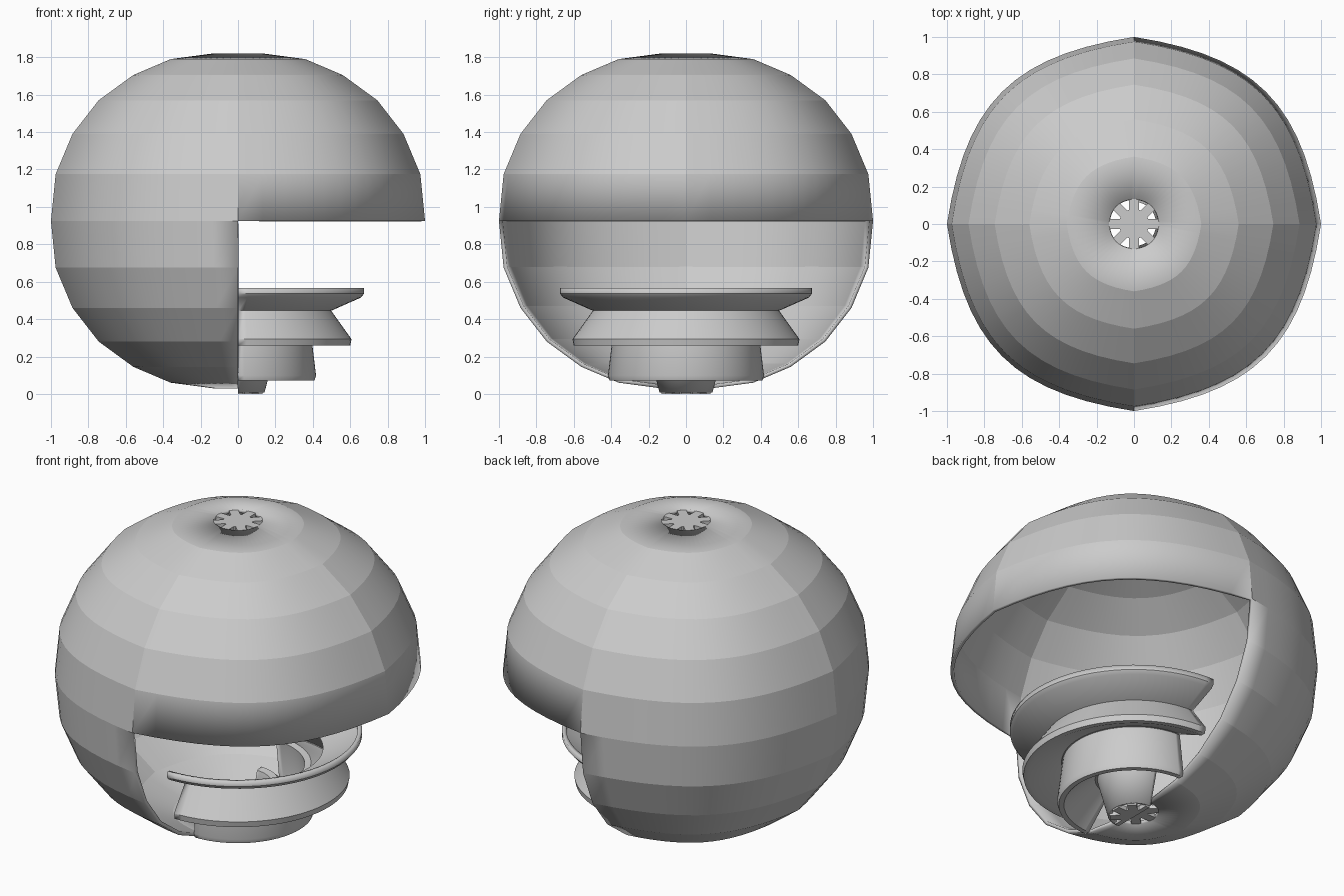
import bpy, bmesh, math
from mathutils import Vector

cube = bpy.data.objects.get("Cube")
if cube:
    bpy.data.objects.remove(cube, do_unlink=True)

grey = bpy.data.materials.new("plain_grey")
grey.use_nodes = True
grey.diffuse_color = (0.6, 0.6, 0.6, 1)
grey.node_tree.nodes["Principled BSDF"].inputs["Base Color"].default_value = (0.6, 0.6, 0.6, 1)


def quarter(steps):
    """Unit quarter turn with a slight point on each axis."""
    p = [Vector(c) for c in ((1, 0), (0.9, 0.65), (0.65, 0.9), (0, 1))]
    for i in range(steps):
        t = i / steps
        u = 1 - t
        yield u**3 * p[0] + 3*u*u*t * p[1] + 3*u*t*t * p[2] + t**3 * p[3]


def outline(steps=14):
    """Full turn starting at -y, counter-clockwise through +x."""
    pts = []
    for k in range(4):
        a = math.radians(90 * k - 90)
        for q in quarter(steps):
            pts.append(Vector((q.x * math.cos(a) - q.y * math.sin(a),
                               q.x * math.sin(a) + q.y * math.cos(a))))
    return pts


def finish(name, bm, smooth=None):
    mesh = bpy.data.meshes.new(name)
    bm.to_mesh(mesh)
    bm.free()
    mesh.materials.append(grey)
    obj = bpy.data.objects.new(name, mesh)
    bpy.context.collection.objects.link(obj)
    if smooth:
        bpy.ops.object.select_all(action='DESELECT')
        obj.select_set(True)
        bpy.context.view_layer.objects.active = obj
        bpy.ops.object.shade_smooth_by_angle(angle=math.radians(smooth))
    return obj


def sweep(name, profile, ring, skip=None, thick=0.02, offset=-1, smooth=9):
    """Turn a (radius, height) profile around z, leaving out skipped faces."""
    bm = bmesh.new()
    closed = skip is not None
    rows = [[bm.verts.new((d.x * r, d.y * r, z)) for d in ring] for r, z in profile]
    n = len(ring)
    for lo, hi in zip(rows, rows[1:]):
        for i in range(n if closed else n - 1):
            j = (i + 1) % n
            quad = [lo[i], lo[j], hi[j], hi[i]]
            mid = sum((v.co for v in quad), Vector()) / 4
            if not (closed and skip(mid)):
                bm.faces.new(quad)
    loose = [v for v in bm.verts if not v.link_faces]
    bmesh.ops.delete(bm, geom=loose, context='VERTS')
    obj = finish(name, bm, smooth)
    wall = obj.modifiers.new("wall", 'SOLIDIFY')
    wall.thickness = thick
    wall.offset = offset
    wall.use_even_offset = True
    wall.thickness_clamp = 0
    return obj


def grate(name, z, height, start, count, radius=0.14):
    """Central plate with radial bars, covering count eighths of a turn."""
    bm = bmesh.new()
    n = count * 4
    rim = [(0.08 * math.cos(start + math.tau * i / 32),
            0.08 * math.sin(start + math.tau * i / 32)) for i in range(n + (count < 8))]
    low = [bm.verts.new((x, y, z)) for x, y in rim]
    plate = bm.faces.new(low)
    made = bmesh.ops.extrude_face_region(bm, geom=[plate])
    bmesh.ops.translate(bm, vec=(0, 0, height),
                        verts=[g for g in made["geom"] if isinstance(g, bmesh.types.BMVert)])
    for k in range(count + (count < 8)):
        a = start + math.tau * k / 8
        c, s = math.cos(a), math.sin(a)
        # End bars of a half grate stay on their own side
        w0 = 0 if count < 8 and k == 0 else -0.026
        w1 = 0 if count < 8 and k == count else 0.026
        bar = bmesh.ops.create_cube(bm, size=1)["verts"]
        for v in bar:
            x = 0.07 if v.co.x < 0 else radius
            y = w0 if v.co.y < 0 else w1
            v.co = (x * c - y * s, x * s + y * c, z + height * (v.co.z + 0.5))
    bmesh.ops.recalc_face_normals(bm, faces=bm.faces)
    return finish(name, bm)


# Outer globe: faceted bands, front-to-back quarter opened below the equator on +x
EQUATOR = 0.925
upper = [(1, 0), (0.975, 0.25), (0.885, 0.465), (0.745, 0.645),
         (0.56, 0.78), (0.36, 0.865), (0.135, 0.895)]
globe_profile = [(r, EQUATOR - h) for r, h in upper[:0:-1]] + [(r, EQUATOR + h) for r, h in upper]
sweep("globe_shell", globe_profile, outline(),
      skip=lambda m: m.x > 0 and m.z < EQUATOR)

# Folded bellows funnel: half a turn on +x
half_turn = [Vector((math.sin(math.pi * i / 40), -math.cos(math.pi * i / 40))) for i in range(41)]
half_turn = [Vector((d.x, d.y)) for d in half_turn]
bellows_profile = [(0.13, 0.01), (0.19, 0.24), (0.215, 0.245),
                   (0.385, 0.085), (0.40, 0.085), (0.405, 0.10),
                   (0.375, 0.35), (0.395, 0.355),
                   (0.575, 0.27), (0.59, 0.27), (0.594, 0.29),
                   (0.48, 0.45), (0.65, 0.525), (0.662, 0.54), (0.662, 0.565)]
sweep("bellows_funnel", bellows_profile, half_turn, thick=0.024, offset=0, smooth=35)

# Slotted grates at the poles
grate("top_grate", 1.795, 0.022, 0, 8)
grate("lower_grate_globe", 0.032, 0.022, math.pi / 2, 4)
grate("lower_grate_funnel", 0, 0.025, -math.pi / 2, 4, 0.13)
